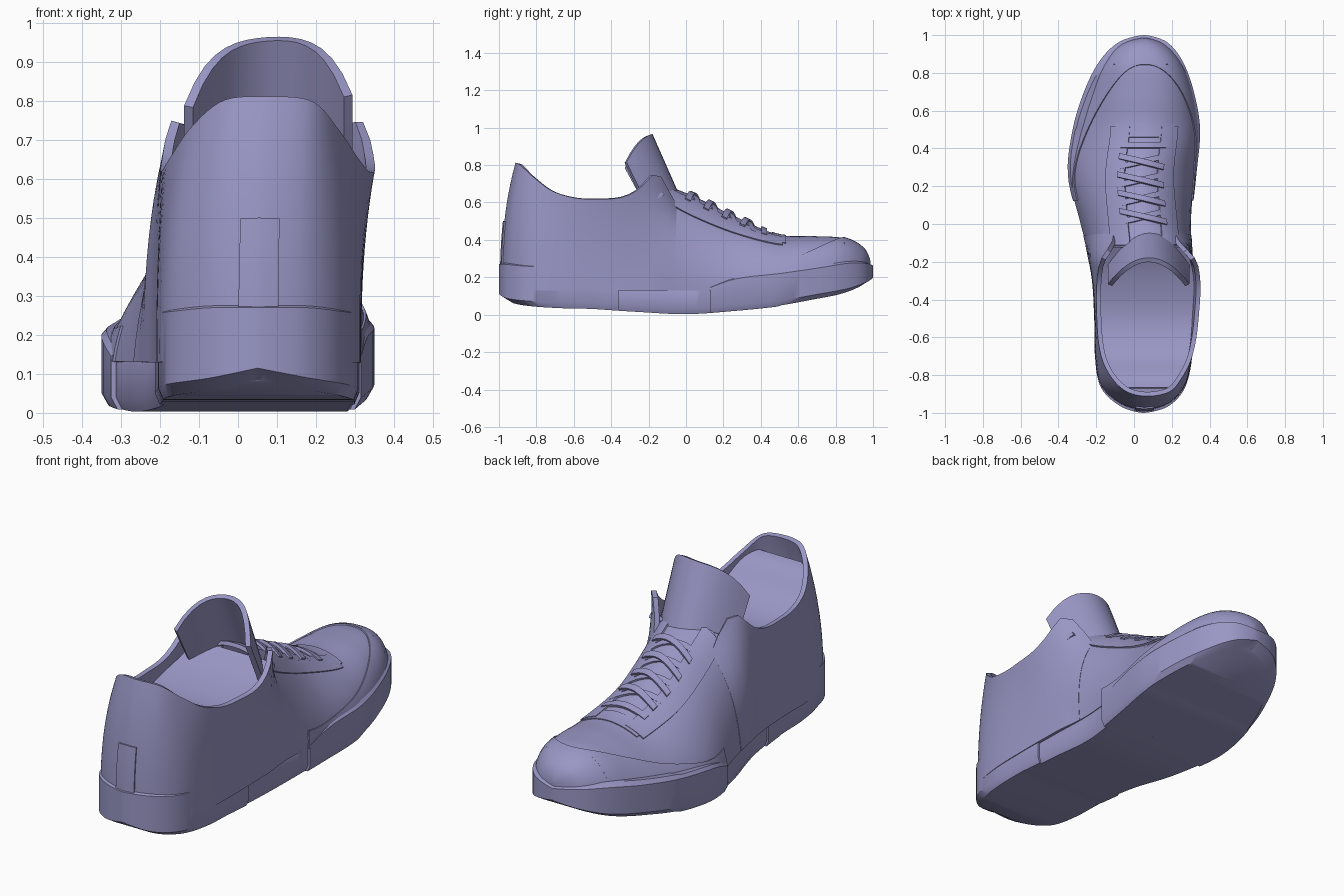
import bpy, bmesh, math
from mathutils import Vector

cube = bpy.data.objects.get("Cube")
if cube:
    bpy.data.objects.remove(cube, do_unlink=True)

material = bpy.data.materials.new("lavender")
material.use_nodes = True
colour = (0.32, 0.31, 0.56, 1)
material.diffuse_color = colour
material.node_tree.nodes["Principled BSDF"].inputs["Base Color"].default_value = colour

# Profiles sampled from heel (first) to toe (last) at equal steps of arc
LEFT = [.05, -.07, -.175, -.203, -.207, -.225, -.29, -.35, -.325, -.262, -.18, -.075, .055]
RIGHT = [.05, .18, .27, .305, .312, .31, .305, .33, .35, .315, .255, .17, .055]
GROUND = [.085, .06, .045, .035, .03, .015, .003, .02, .045, .08, .11, .145, .17]
FOXING = [.28, .28, .27, .265, .25, .17, .12, .2, .23, .26, .285, .285, .27]
CROWN = [.7, .7, .7, .7, .7, .72, .64, .52, .42, .41, .4, .35, .28]
ROUND = [3, 3, 3, 3, 3, 3, 2, 1.65, 1.85, 2.2, 2.5, 2.5, 2.5]
SKEW = [0, 0, 0, 0, 0, .03, .05, .05, .05, .04, .02, 0, 0]
# Collar edge, heel to instep
RIM_LEFT = [.07, -.03, -.11, -.165, -.185, -.18, -.12]
RIM_RIGHT = [.07, .18, .245, .3, .33, .335, .26]
RIM_Z = [.81, .8, .73, .65, .62, .67, 1]
RIM_PULL = [.9, .91, .93, .97, 1, 1, 1]
# Footbed height, heel to instep
SCOOP = [.72, .72, .69, .58, .53, .58, .7]


def at(table, s):
    """Smooth interpolation through a profile."""
    last = len(table) - 1
    i = min(max(int(s), 0), last - 1)
    f = s - i
    a, b, c, d = (table[min(max(k, 0), last)] for k in range(i - 1, i + 3))
    return b + f * ((c - a) + f * ((2 * a - 5 * b + 4 * c - d) + f * (3 * (b - c) + d - a))) / 2


def station(y):
    return math.acos(-y) * 12 / math.pi


def length(s):
    return -math.cos(s * math.pi / 12)


def steps(a, b, n):
    return [a + (b - a) * i / n for i in range(n + 1)]


def middle(s):
    l, r = at(LEFT, s), at(RIGHT, s)
    return (l + r) / 2, (r - l) / 2


def base(s):
    return max(.13, at(GROUND, s) + .05)


def sheet(name, rows, thick=0, closed=False):
    """Skin a grid of points, thickened or closed into a solid."""
    n = len(rows[0])
    verts = [p for row in rows for p in row]
    faces = [(i * n + j, i * n + (j + 1) % n, (i + 1) * n + (j + 1) % n, (i + 1) * n + j)
             for i in range(len(rows) - 1) for j in range(n if closed else n - 1)]
    if closed:
        faces += [tuple(range(n)), tuple(range(len(verts) - n, len(verts)))]
    mesh = bpy.data.meshes.new(name)
    mesh.from_pydata(verts, [], faces)
    bm = bmesh.new()
    bm.from_mesh(mesh)
    bmesh.ops.remove_doubles(bm, verts=bm.verts, dist=.0005)
    bmesh.ops.recalc_face_normals(bm, faces=bm.faces)
    bm.to_mesh(mesh)
    bm.free()
    mesh.materials.append(material)
    obj = bpy.data.objects.new(name, mesh)
    bpy.context.collection.objects.link(obj)
    bpy.ops.object.select_all(action='DESELECT')
    obj.select_set(True)
    bpy.context.view_layer.objects.active = obj
    if thick:
        mod = obj.modifiers.new("thickness", 'SOLIDIFY')
        mod.thickness, mod.offset = thick, 0
        bpy.ops.object.modifier_apply(modifier=mod.name)
    bpy.ops.object.shade_smooth_by_angle(angle=math.radians(38))


# Sole blocks
def sole(name, start, end, width, top):
    rows = []
    for s in steps(start, end, 30):
        c, w = middle(s)
        lo, hi = at(GROUND, s), top(s)
        ring = [(-1, .96, hi + .005), (-1, 1, hi - .01), (-1, 1, lo + .03), (-1, .95, lo),
                (1, .95, lo), (1, 1, lo + .03), (1, 1, hi - .01), (1, .96, hi + .005)]
        rows.append([(c + u * w * k * width, length(s) * (k if abs(length(s)) > .5 else 1), z)
                     for u, k, z in ring])
    sheet(name, rows, closed=True)


sole("heel_sole", 0, station(-.36), 1, lambda s: at(FOXING, s))
sole("arch_sole", station(-.4), station(.2), .96, lambda s: .15)
sole("forefoot_sole", station(.13), 12, 1, lambda s: at(FOXING, s))


# Vamp surface
def arch(s, angle):
    c, w = middle(s)
    k = 2 / at(ROUND, s)
    u = math.copysign(abs(math.cos(angle)) ** k, math.cos(angle))
    rise = max(math.sin(angle), 0) ** k
    z = base(s) + (at(CROWN, s) - base(s)) * rise
    return Vector((c + u * w * .94 + at(SKEW, s) * rise, length(s) * .97, z))


def over(y, x, lift=0):
    """Point on the vamp at a sideways distance from its ridge."""
    s = station(y)
    c, w = middle(s)
    n = at(ROUND, s)
    rise = (1 - min(abs(x) / (w * .94), 1) ** n) ** (1 / n)
    return (c + x + at(SKEW, s) * rise, y * .97,
            base(s) + (at(CROWN, s) - base(s)) * rise + lift)


sheet("vamp", [[arch(s, a) for a in steps(0, math.pi, 32)]
               for s in steps(station(-.13), 12, 36)], .02)

# Toe guard: one strip per side, rounding over to meet a cap
for side, name in ((0, "left_toe_guard"), (1, "right_toe_guard")):
    rows = []
    for f in steps(0, math.pi / 2, 28):
        s = station(.13) + (10 - station(.13)) * math.sin(f)
        limit = math.acos(.97 * math.cos(f))
        rows.append([arch(s, math.pi - a if side else a) for a in steps(0, limit, 12)])
    sheet(name, rows, .032)
sheet("toe_cap", [[arch(s, a) for a in steps(0, math.pi, 24)] for s in steps(10, 12, 14)], .032)

# Heel and collar wall, melting into the vamp; negative s is the other half
reach = station(-.06)


def wall(s, v):
    right = s > 0
    s = abs(s)
    c, w = middle(s)
    foot = Vector((c + (w if right else -w) * .97, length(s) * .975, base(s)))
    rim = Vector((at(RIM_RIGHT if right else RIM_LEFT, s),
                  length(s) * at(RIM_PULL, s), at(RIM_Z, s)))
    p = foot.lerp(rim, v ** 2.5)
    p.z = foot.z + (rim.z - foot.z) * v
    f = min(max((s - 5.2) / (reach - 5.2), 0), 1)
    return p.lerp(arch(s, v if right else math.pi - v), f * f * (3 - 2 * f))


sheet("collar_wall", [[wall(s, v) for v in steps(0, 1, 12)]
                      for s in steps(-reach, reach, 72)], .024)
sheet("heel_strip", [[wall(s, v) for v in steps(.18, .54, 6)]
                     for s in steps(-.45, .45, 6)], .04)

# Footbed scooping up to heel and tongue
rows = []
for s in steps(1.2, station(-.12), 24):
    l, r = at(RIM_LEFT, s), at(RIM_RIGHT, s)
    rows.append([((l + r) / 2 + u * (r - l) * .49, length(s) * at(RIM_PULL, s), at(SCOOP, s))
                 for u in steps(-1, 1, 6)])
sheet("footbed", rows, .02)

# Tongue
rows = []
for v in steps(-.35, 1, 10):
    rows.append([(.078 + .205 * u, -.04 - .15 * v - .19 * u * u * (1 - .3 * v),
                  .62 + .34 * v * (1 + .04 * u - .15 * u * u - .32 * u ** 4))
                 for u in steps(-1, 1, 16)])
sheet("tongue", rows, .025)

# Lacing panel: two eyestays joined by a throat bar
for sign, name in ((1, "left_eyestay"), (-1, "right_eyestay")):
    sheet(name, [[over(y, sign * x) for x in steps(.08, .17, 5)]
                 for y in steps(-.12, .53, 16)], .035)
sheet("throat_bar", [[over(y, x) for x in steps(-.15, .15, 10)]
                     for y in steps(.47, .55, 3)], .03)


# Laces
def lace(name, y0, y1, lift):
    rows = []
    for f in steps(0, 1, 8):
        x, y = -.12 + .24 * f, y0 + (y1 - y0) * f
        rows.append([over(y + d, x, lift) for d in (-.015, .015)])
    sheet(name, rows, .014)


lace("lace_bar", .43, .43, .018)
for i in range(4):
    y = .34 - i * .1
    lace(f"lace_under_{i}", y - .03, y + .03, .014)
    lace(f"lace_over_{i}", y + .03, y - .03, .026)
